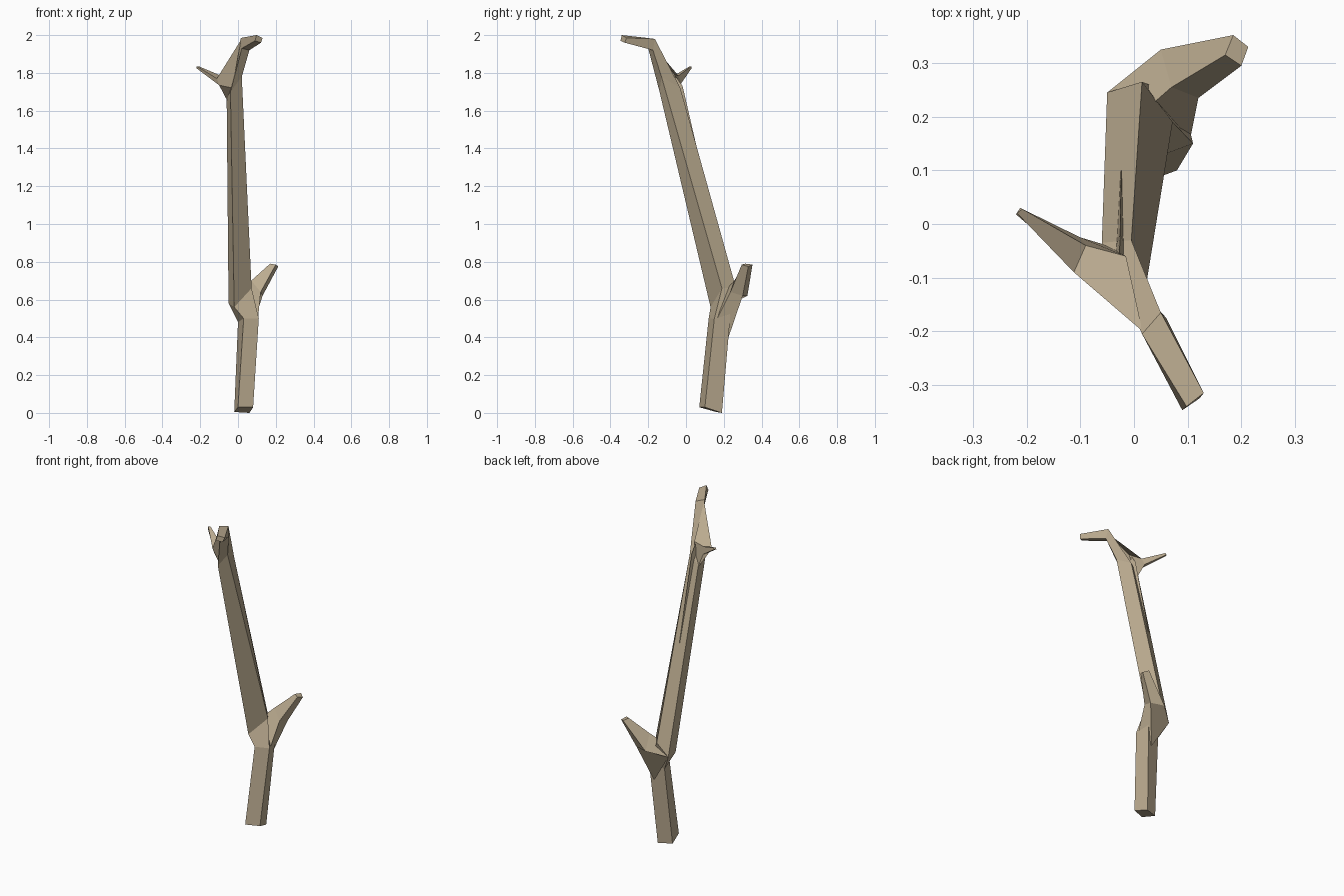
import bpy, bmesh

bark = bpy.data.materials.new("bark")
bark.diffuse_color = (0.50, 0.41, 0.28, 1)


def loft(name, rings):
    """Bridge equal-sized rings of points into one closed, flat-faced solid."""
    bm = bmesh.new()
    loops = [[bm.verts.new(p) for p in ring] for ring in rings]
    for a, b in zip(loops, loops[1:]):
        n = len(a)
        for i in range(n):
            j = (i + 1) % n
            bm.faces.new((a[i], a[j], b[j], b[i]))
    bm.faces.new(loops[0][::-1])
    bm.faces.new(loops[-1])
    bmesh.ops.recalc_face_normals(bm, faces=bm.faces)
    me = bpy.data.meshes.new(name)
    bm.to_mesh(me)
    bm.free()
    me.materials.append(bark)
    ob = bpy.data.objects.new(name, me)
    bpy.context.collection.objects.link(ob)
    return ob


# Trunk: foot, bend, fork, long leaning shaft, hooked tip
# (corners: front left, front right, back right, back left)
loft("trunk", [
    [(0.00, 0.07, 0.03), (0.08, 0.10, 0.03), (0.06, 0.19, 0.00), (-0.02, 0.16, 0.005)],
    [(0.03, 0.12, 0.50), (0.11, 0.15, 0.50), (0.09, 0.235, 0.52), (0.00, 0.21, 0.48)],
    [(-0.02, 0.13, 0.56), (0.072, 0.19, 0.66), (0.015, 0.265, 0.66), (-0.05, 0.245, 0.58)],
    [(-0.04, -0.14, 1.70), (0.02, -0.13, 1.78), (-0.005, -0.03, 1.72), (-0.06, -0.035, 1.66)],
    [(0.02, -0.20, 1.93), (0.06, -0.175, 1.92), (0.05, -0.165, 1.98), (0.015, -0.205, 1.985)],
    [(0.09, -0.347, 1.97), (0.122, -0.325, 1.96), (0.13, -0.315, 1.985), (0.098, -0.34, 2.00)],
])

# Lower branch growing from the fork
# (corners: top, back, underside, front)
loft("lower_branch", [
    [(0.03, 0.22, 0.66), (-0.05, 0.245, 0.58), (0.06, 0.225, 0.40), (0.105, 0.16, 0.49)],
    [(0.07, 0.255, 0.70), (0.05, 0.325, 0.62), (0.13, 0.30, 0.62), (0.12, 0.235, 0.64)],
    [(0.17, 0.315, 0.79), (0.185, 0.352, 0.785), (0.213, 0.33, 0.775), (0.20, 0.295, 0.785)],
])

# Upper twig, webbed into the hooked top
# (corners: low back, low front, high front, high back)
loft("upper_twig", [
    [(-0.05, -0.04, 1.64), (-0.03, -0.14, 1.72), (0.016, -0.20, 1.975), (-0.015, -0.06, 1.79)],
    [(-0.10, -0.025, 1.745), (-0.10, -0.085, 1.735), (-0.112, -0.09, 1.77), (-0.09, -0.04, 1.785)],
    [(-0.212, 0.03, 1.825), (-0.22, 0.018, 1.825), (-0.218, 0.02, 1.835), (-0.208, 0.028, 1.835)],
])

# Thin bark ridge running up the back of the shaft
loft("bark_ridge", [
    [(-0.026, 0.095, 1.22), (-0.022, 0.095, 1.22), (-0.024, 0.10, 1.22)],
    [(-0.033, -0.04, 1.70), (-0.017, -0.04, 1.70), (-0.026, -0.018, 1.73)],
    [(-0.032, -0.07, 1.77), (-0.022, -0.07, 1.77), (-0.027, -0.06, 1.79)],
])
